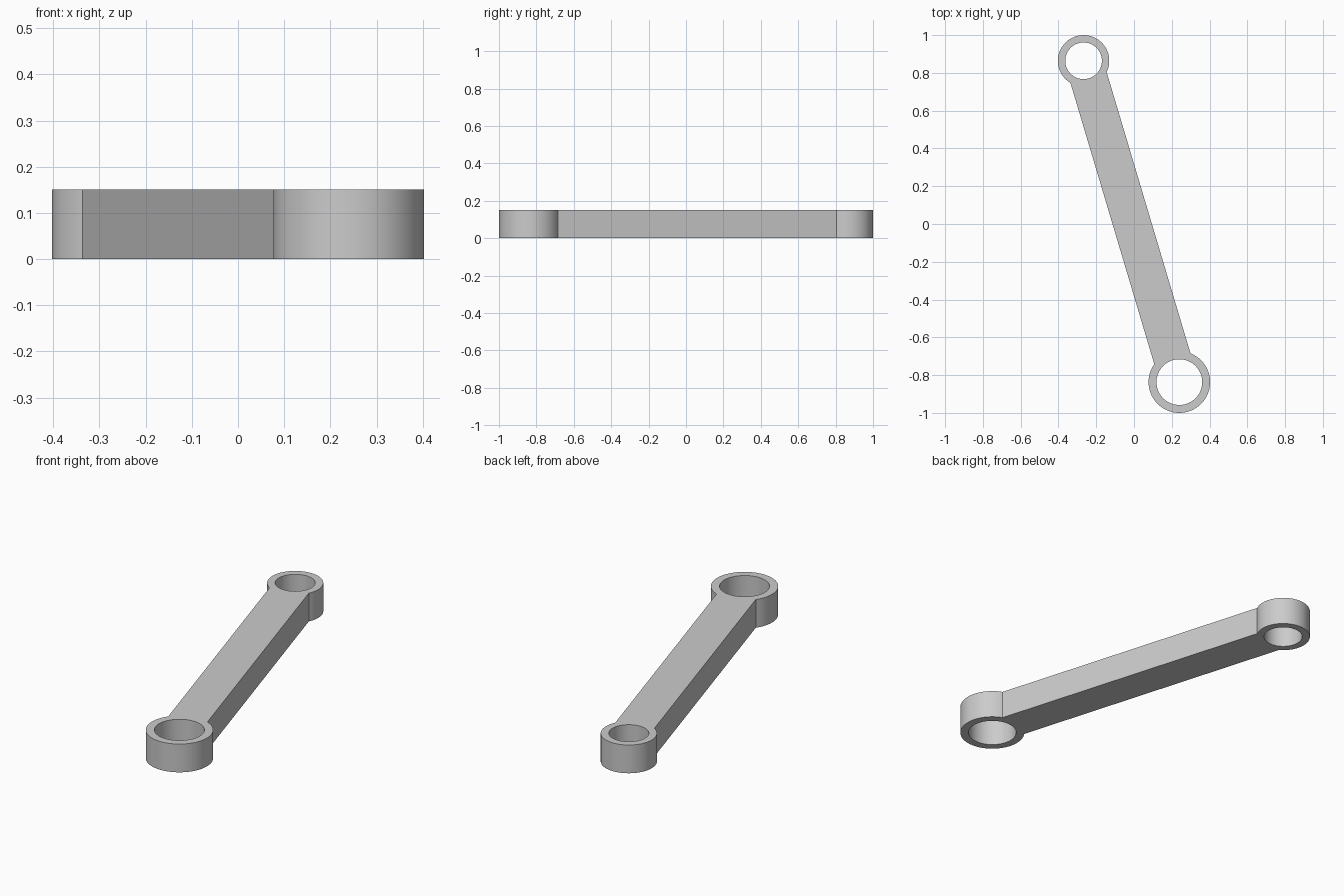
import bpy, bmesh, math
from mathutils import Vector

if "Cube" in bpy.data.objects:
    bpy.data.objects.remove(bpy.data.objects["Cube"])

HEIGHT = 0.151
HALF_WIDTH = 0.1          # half width of the bar
ARC_BAR, ARC_FREE = 16, 64  # segments of each ring facing the bar / facing outwards

small = Vector((-0.267, 0.864, 0))
large = Vector((0.24, -0.837, 0))
bm = bmesh.new()


def ring(center, toward, r_out, r_in):
    """Flat eye; returns the outer vertices where the bar joins."""
    d = (toward - center).normalized()
    side = Vector((-d.y, d.x, 0))
    a = math.asin(HALF_WIDTH / r_out)
    angles = [-a + 2 * a * i / ARC_BAR for i in range(ARC_BAR)]
    angles += [a + (2 * math.pi - 2 * a) * i / ARC_FREE for i in range(ARC_FREE)]
    dirs = [d * math.cos(t) + side * math.sin(t) for t in angles]
    outer = [bm.verts.new(center + v * r_out) for v in dirs]
    inner = [bm.verts.new(center + v * r_in) for v in dirs]
    n = len(dirs)
    for i in range(n):
        j = (i + 1) % n
        bm.faces.new((inner[i], outer[i], outer[j], inner[j]))
    return outer[:ARC_BAR + 1]


# Flat outline: two eyes joined by the bar
end_a = ring(small, large, 0.136, 0.097)
end_b = ring(large, small, 0.163, 0.121)[::-1]
for i in range(ARC_BAR):
    bm.faces.new((end_a[i + 1], end_a[i], end_b[i], end_b[i + 1]))

# Raise the outline to full thickness
res = bmesh.ops.extrude_face_region(bm, geom=bm.faces[:], use_keep_orig=True)
top = [g for g in res["geom"] if isinstance(g, bmesh.types.BMVert)]
bmesh.ops.translate(bm, verts=top, vec=(0, 0, HEIGHT))
bmesh.ops.recalc_face_normals(bm, faces=bm.faces[:])

mesh = bpy.data.meshes.new("link_arm")
bm.to_mesh(mesh)
bm.free()
arm = bpy.data.objects.new("link_arm", mesh)
bpy.context.collection.objects.link(arm)
bpy.context.view_layer.objects.active = arm
arm.select_set(True)
bpy.ops.object.shade_smooth_by_angle(angle=math.radians(30))
